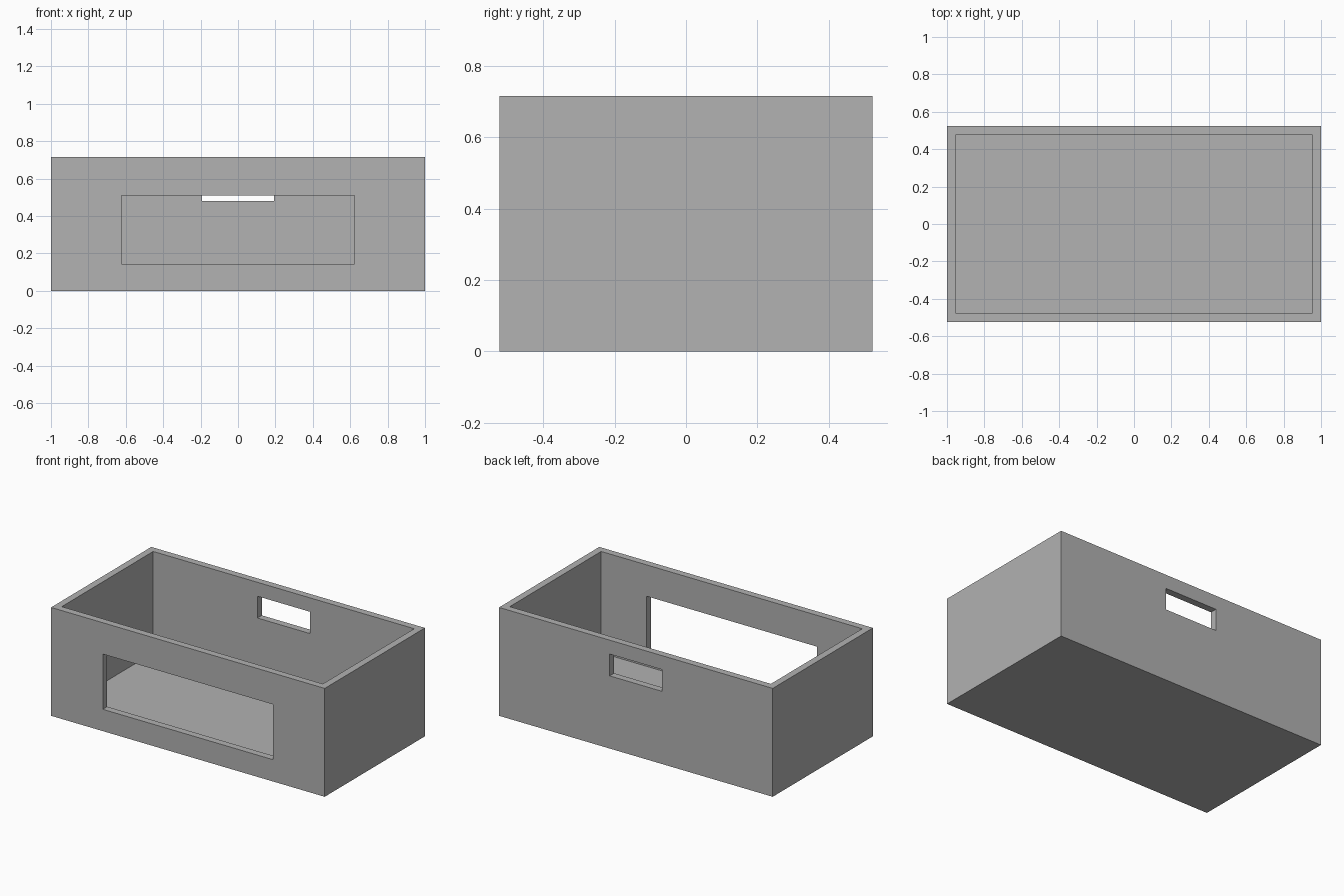
import bpy

cube = bpy.data.objects.get("Cube")
if cube:
    bpy.data.objects.remove(cube, do_unlink=True)

WIDTH, DEPTH, HEIGHT, WALL = 2.0, 1.046, 0.716, 0.046
GREY = (0.445, 0.445, 0.445, 1.0)

grey = bpy.data.materials.new("plain grey")
grey.use_nodes = True
grey.diffuse_color = GREY
grey.node_tree.nodes["Principled BSDF"].inputs["Base Color"].default_value = GREY


def box(name, low, high):
    """Axis-aligned box between two corners."""
    centre = [(a + b) / 2 for a, b in zip(low, high)]
    bpy.ops.mesh.primitive_cube_add(size=1, location=centre)
    obj = bpy.context.object
    obj.name = name
    obj.scale = [b - a for a, b in zip(low, high)]
    bpy.ops.object.transform_apply(location=True, rotation=False, scale=True)
    obj.data.materials.append(grey)
    return obj


def cut(target, name, low, high):
    """Subtract a box from the target."""
    cutter = box(name, low, high)
    cutter.hide_render = True
    mod = target.modifiers.new(name, "BOOLEAN")
    mod.operation = "DIFFERENCE"
    mod.solver = "EXACT"
    mod.object = cutter
    bpy.context.view_layer.objects.active = target
    bpy.ops.object.modifier_apply(modifier=mod.name)
    bpy.data.objects.remove(cutter, do_unlink=True)


# Outer body
x, y = WIDTH / 2, DEPTH / 2
tray = box("open_box", (-x, -y, 0), (x, y, HEIGHT))

# Open cavity above the floor
ix, iy = x - WALL, y - WALL
cut(tray, "cavity", (-ix, -iy, WALL), (ix, iy, HEIGHT + WALL))

# Wide front window and small rear handle slot
cut(tray, "front_window", (-0.622, -y - WALL, 0.144), (0.622, -iy + WALL, 0.509))
cut(tray, "rear_slot", (-0.192, iy - WALL, 0.48), (0.192, y + WALL, 0.624))
